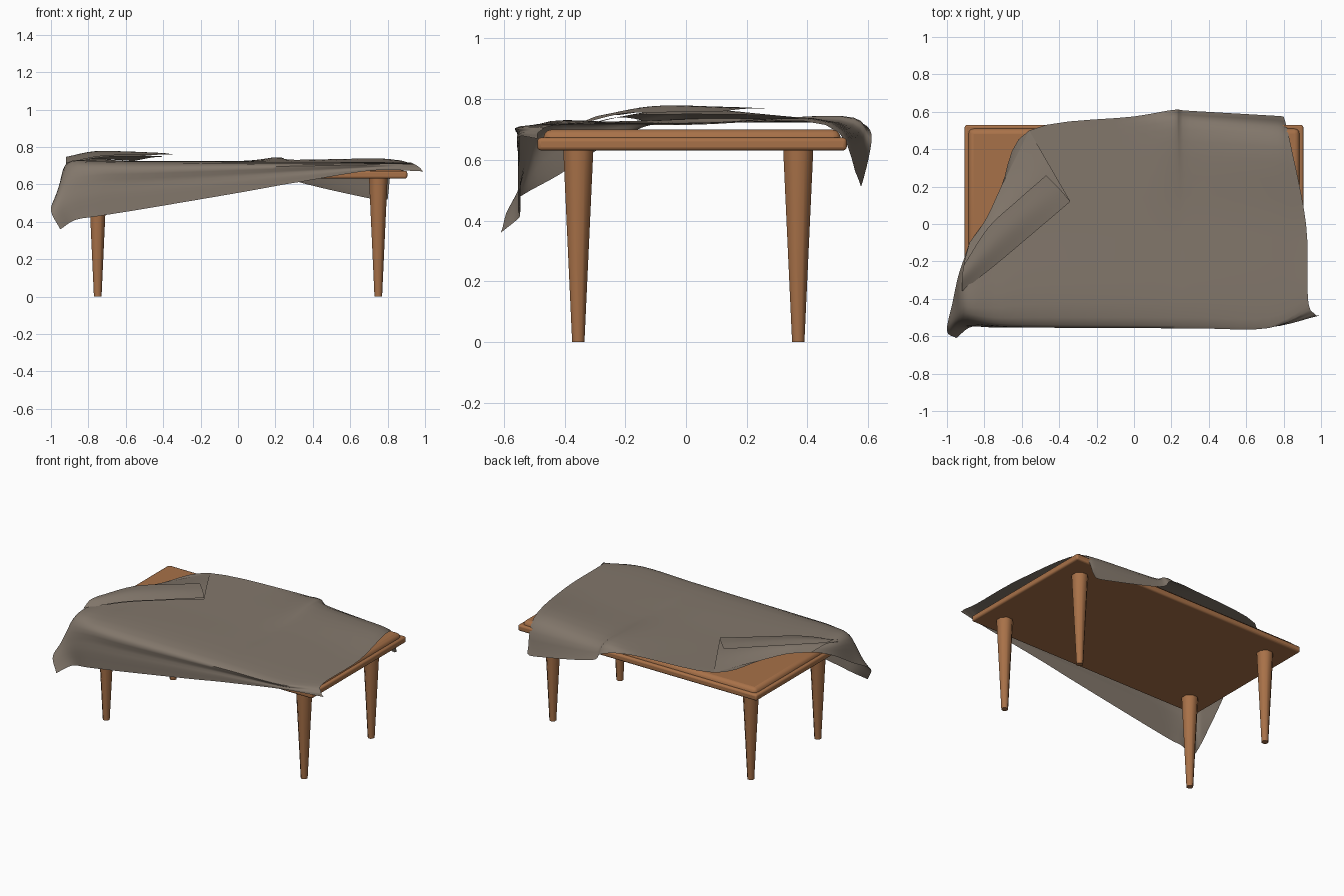
import bpy
import bmesh
import math
from mathutils import Vector

default = bpy.data.objects.get("Cube")
if default:
    bpy.data.objects.remove(default, do_unlink=True)


def material(name, rgb):
    mat = bpy.data.materials.new(name)
    mat.use_nodes = True
    mat.diffuse_color = (*rgb, 1)
    shader = next(n for n in mat.node_tree.nodes if n.type == "BSDF_PRINCIPLED")
    shader.inputs["Base Color"].default_value = (*rgb, 1)
    shader.inputs["Roughness"].default_value = 0.8
    return mat


WOOD = material("warm wood", (0.39, 0.165, 0.065))
CLOTH = material("taupe cloth", (0.225, 0.185, 0.148))


def finish(name, bm, mat, angle):
    mesh = bpy.data.meshes.new(name)
    bm.to_mesh(mesh)
    bm.free()
    mesh.materials.append(mat)
    obj = bpy.data.objects.new(name, mesh)
    bpy.context.collection.objects.link(obj)
    bpy.ops.object.select_all(action="DESELECT")
    obj.select_set(True)
    bpy.context.view_layer.objects.active = obj
    bpy.ops.object.shade_smooth_by_angle(angle=math.radians(angle))
    return obj


def slab(name, size, centre, bevel):
    bm = bmesh.new()
    bmesh.ops.create_cube(bm, size=1)
    bmesh.ops.scale(bm, vec=size, verts=bm.verts)
    bmesh.ops.translate(bm, vec=centre, verts=bm.verts)
    obj = finish(name, bm, WOOD, 40)
    mod = obj.modifiers.new("rounded edge", "BEVEL")
    mod.width = bevel
    mod.segments = 3


def leg(name, x, y):
    bm = bmesh.new()
    # octagonal taper, narrow at the floor
    bmesh.ops.create_cone(bm, cap_ends=True, segments=8,
                          radius1=0.022, radius2=0.054, depth=0.64)
    for v in bm.verts:
        a = math.atan2(v.co.y, v.co.x)
        r = math.hypot(v.co.x, v.co.y)
        if abs(math.sin(4 * a)) < 0.01 and abs(math.sin(8 * a)) < 0.01:
            a += math.pi / 8
            v.co.x, v.co.y = r * math.cos(a), r * math.sin(a)
    bmesh.ops.translate(bm, vec=(x, y, 0.32), verts=bm.verts)
    finish(name, bm, WOOD, 50)


def resample(points, steps):
    """Smooth curve that passes through every point."""
    pts = [Vector(p) for p in points]
    pts = [2 * pts[0] - pts[1]] + pts + [2 * pts[-1] - pts[-2]]
    out = []
    for a, b, c, d in zip(pts, pts[1:], pts[2:], pts[3:]):
        for s in range(steps):
            t = s / steps
            out.append(0.5 * (2 * b + (c - a) * t
                              + (2 * a - 5 * b + 4 * c - d) * t ** 2
                              + (3 * b - a - 3 * c + d) * t ** 3))
    out.append(pts[-2])
    return out


def drape(name, sections, steps=5):
    """Skin a cloth sheet over its cross-sections."""
    lines = [resample(s, steps) for s in sections]
    columns = [resample(c, steps) for c in zip(*lines)]
    bm = bmesh.new()
    grid = [[bm.verts.new(p) for p in col] for col in columns]
    for left, right in zip(grid, grid[1:]):
        for i in range(len(left) - 1):
            bm.faces.new((left[i], left[i + 1], right[i + 1], right[i]))
    finish(name, bm, CLOTH, 60)


# Table
slab("tabletop_edge", (1.81, 1.02, 0.042), (0, 0.02, 0.652), 0.012)
slab("tabletop_panel", (1.77, 0.98, 0.06), (0, 0.02, 0.67), 0.028)
for side, x in (("left", 0.75), ("right", -0.75)):
    for end, y in (("front", -0.355), ("back", 0.37)):
        leg(f"{end}_{side}_leg", x, y)


def section(x, hem, back_x, back_y, back_z, crest=0.722, back_crest=0.725):
    """Front hem, front drop, front crest, middle, back crest, back hem."""
    return [(x, -0.553, hem), (x, -0.548, hem * 0.4 + 0.42),
            (x, -0.5, 0.715), (x * 0.5 + back_x * 0.5, back_y * 0.5 - 0.25, crest),
            (back_x, back_y - 0.1, back_crest), (back_x, back_y, back_z)]


# Main sheet, from the hanging right corner to the left overhang
drape("draped_cloth", [
    [(-0.95, -0.61, 0.36), (-1.0, -0.57, 0.46), (-0.97, -0.42, 0.55),
     (-0.94, -0.28, 0.64), (-0.9, -0.16, 0.7), (-0.88, -0.1, 0.72)],
    [(-0.87, -0.55, 0.41), (-0.92, -0.54, 0.54), (-0.91, -0.47, 0.7),
     (-0.9, -0.28, 0.72), (-0.84, -0.1, 0.73), (-0.79, 0.03, 0.735)],
    section(-0.75, 0.43, -0.71, 0.2, 0.735),
    section(-0.5, 0.47, -0.56, 0.5, 0.725),
    section(0, 0.555, 0, 0.575, 0.722),
    section(0.22, 0.595, 0.21, 0.61, 0.69, back_crest=0.745),
    section(0.34, 0.615, 0.3, 0.605, 0.62),
    section(0.72, 0.675, 0.73, 0.58, 0.52),
    [(0.99, -0.49, 0.67), (0.965, -0.48, 0.695), (0.93, -0.4, 0.715),
     (0.92, 0, 0.715), (0.83, 0.46, 0.715), (0.8, 0.575, 0.52)],
])

# Corner turned back over the sheet
drape("folded_corner", [
    [(-0.88, -0.1, 0.72), (-0.79, 0.03, 0.735), (-0.71, 0.2, 0.735),
     (-0.56, 0.5, 0.725)],
    [(-0.91, -0.22, 0.74), (-0.77, -0.05, 0.765), (-0.62, 0.1, 0.765),
     (-0.45, 0.31, 0.745)],
    [(-0.92, -0.35, 0.71), (-0.73, -0.2, 0.745), (-0.54, -0.04, 0.75),
     (-0.34, 0.12, 0.75)],
])

# Narrow cuff lying on the turned corner
drape("folded_cuff", [
    [(-0.91, -0.22, 0.748), (-0.78, -0.02, 0.775), (-0.63, 0.12, 0.775),
     (-0.47, 0.26, 0.77)],
    [(-0.92, -0.29, 0.745), (-0.76, -0.12, 0.776), (-0.58, 0.04, 0.775),
     (-0.4, 0.19, 0.768)],
    [(-0.92, -0.36, 0.715), (-0.73, -0.21, 0.752), (-0.54, -0.05, 0.757),
     (-0.34, 0.12, 0.76)],
])
